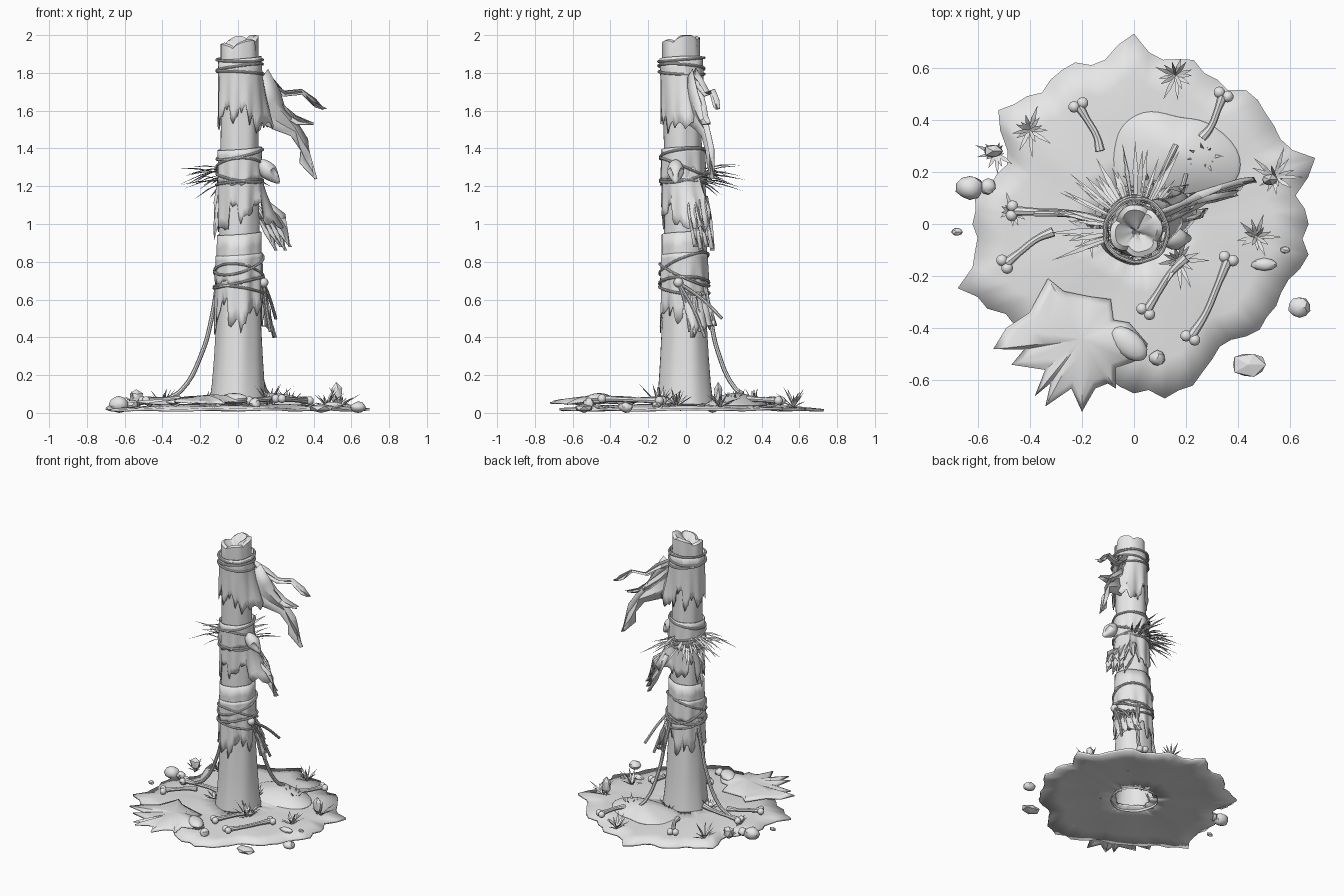
import bpy, bmesh, math, random
from math import sin, cos, pi, radians
from mathutils import Vector, Matrix

random.seed(7)
if "Cube" in bpy.data.objects:
    bpy.data.objects.remove(bpy.data.objects["Cube"])

grey = bpy.data.materials.new("plain_grey")
grey.use_nodes = True
grey.diffuse_color = (0.8, 0.8, 0.8, 1)
grey.node_tree.nodes["Principled BSDF"].inputs["Base Color"].default_value = (0.8, 0.8, 0.8, 1)


def finish(ob, angle=40, thick=0, offset=0):
    """Link, colour, smooth and optionally thicken an object."""
    if ob.name not in bpy.context.collection.objects:
        bpy.context.collection.objects.link(ob)
    ob.data.materials.append(grey)
    bpy.ops.object.select_all(action="DESELECT")
    ob.select_set(True)
    bpy.context.view_layer.objects.active = ob
    if ob.type == "CURVE":
        bpy.ops.object.convert(target="MESH")
        ob = bpy.context.object
    if thick:
        mod = ob.modifiers.new("thickness", "SOLIDIFY")
        mod.thickness, mod.offset = thick, offset
    if angle:
        bpy.ops.object.shade_smooth_by_angle(angle=radians(angle))
    return ob


def mesh(name, verts, faces, **kw):
    me = bpy.data.meshes.new(name)
    me.from_pydata(verts, [], faces)
    return finish(bpy.data.objects.new(name, me), **kw)


def from_bm(name, bm, **kw):
    me = bpy.data.meshes.new(name)
    bm.to_mesh(me)
    bm.free()
    return finish(bpy.data.objects.new(name, me), **kw)


def rings(rows, n, closed=True):
    """Quad faces joining rows of n vertices."""
    m = n if closed else n - 1
    return [(r * n + i, r * n + (i + 1) % n, (r + 1) * n + (i + 1) % n, (r + 1) * n + i)
            for r in range(rows - 1) for i in range(m)]


def tube(name, pts, radius, radii=None, closed=False):
    cu = bpy.data.curves.new(name, "CURVE")
    cu.dimensions, cu.bevel_depth, cu.bevel_resolution = "3D", radius, 2
    cu.use_fill_caps, cu.resolution_u = True, 5
    sp = cu.splines.new("BEZIER")
    sp.bezier_points.add(len(pts) - 1)
    for i, (bp, p) in enumerate(zip(sp.bezier_points, pts)):
        bp.co, bp.radius = p, radii[i] if radii else 1
        bp.handle_left_type = bp.handle_right_type = "AUTO"
    sp.use_cyclic_u = closed
    return finish(bpy.data.objects.new(name, cu))


# Post shape, shared by everything wrapped around it
PROFILE = [(0.02, .155), (.1, .142), (.3, .128), (.6, .112), (.9, .106), (1.3, .1), (1.75, .099), (2.1, .104)]


def on_post(a, z, off=0.0):
    for (z0, r0), (z1, r1) in zip(PROFILE, PROFILE[1:]):
        if z <= z1:
            break
    r = r0 + (r1 - r0) * (z - z0) / (z1 - z0) + off
    r += .003 * sin(3 * a + 2 * z) + .002 * sin(7 * a - 3 * z)
    return Vector((.005 * z + r * cos(a), -.014 * z + r * sin(a), z))


# Wooden post with a lobed, broken top
N = 40
verts = [on_post(2 * pi * i / N, .02 + 1.87 * k / 14) for k in range(15) for i in range(N)]
for inset, drop in ((0, 0), (.02, -.008), (.05, .02), (.085, .04)):
    for i in range(N):
        a = 2 * pi * i / N
        lobe = abs(sin(2 * a + .9)) ** .5
        p = on_post(a, 1.935 + .03 * lobe + .025 * cos(a - .7), -inset - .016 * (1 - lobe))
        p.z = min(p.z - drop + .01, 2)
        verts.append(p)
faces = rings(19, N) + [tuple(range(18 * N, 19 * N))]
mesh("post", verts, faces, angle=50)


# Torn sleeves of hide, some flaring out to one side
def sleeve(name, top, bottom, jag, off, flare=0.0, side=0.0, n=64, rows=7):
    ends, depth = [], 0
    for i in range(n):
        if i % 4 == 0:
            depth = random.uniform(-jag, jag)
        ends.append(bottom + depth + random.uniform(0, .5) * jag * (1, -.9, .3, 1)[i % 4])
    vs = []
    for r in range(rows):
        t = r / (rows - 1)
        for i in range(n):
            a = 2 * pi * i / n
            pull = max(0, cos(a - side)) ** 5
            z = top + .01 * sin(a + 1) + (ends[i] - .35 * flare * pull - top) * t
            out = off + flare * pull * t ** 1.6 + .006 * sin(9 * a) * t
            vs.append(on_post(a, z, out))
    mesh(name, vs, rings(rows, n), thick=.005)


sleeve("upper_sleeve", 1.88, 1.56, .07, .012, .07, .35)
sleeve("middle_sleeve", 1.3, 1.05, .07, .01, .13, .4)
sleeve("lower_sleeve", .95, .52, .08, .01)
sleeve("middle_wrap", 1.4, 1.22, .012, .014)
sleeve("lower_wrap", .84, .7, .015, .014)


# Wind-blown torn strips
def strip(name, pts, widths, side=(0, .25, 1)):
    s, vs = Vector(side).normalized(), []
    for i, (p, w) in enumerate(zip(pts, widths)):
        for k, f in enumerate((-1, -.3, .4, 1)):
            sway = .012 * sin(2.1 * i + k * 2)
            vs.append(Vector(p) + s * w * f + Vector((sway, .02 * (k % 2) - .01, 0)))
    mesh(name, vs, rings(len(pts), 4, False), thick=.004)


strip("long_strip", [(.1, 0, 1.72), (.16, .03, 1.62), (.23, .07, 1.55), (.3, .1, 1.5), (.34, .12, 1.42),
                     (.36, .13, 1.36), (.41, .14, 1.24)], [.12, .1, .06, .04, .035, .045, .004], (.5, .2, .8))
strip("middle_strip", [(.1, .02, 1.75), (.17, .06, 1.68), (.25, .09, 1.6), (.31, .1, 1.55), (.39, .12, 1.53)],
      [.06, .05, .03, .025, .004])
strip("top_strip", [(.09, .03, 1.79), (.17, .07, 1.75), (.25, .11, 1.69), (.34, .14, 1.7), (.4, .16, 1.64),
                    (.46, .17, 1.61)], [.04, .025, .015, .014, .022, .004])
for k in range(4):
    x, y = .11 + .025 * k, .1 - .03 * k
    strip("skirt_tatter", [(.09, y, 1.15), (x + .02, y + .02, 1.04), (x + .06, y + .03, .96),
                           (x + .09, y + .04, .86 + .02 * (k % 2))], [.03, .04, .025, .003], (.8, -.4, .3))
    a = .2 + .25 * k
    strip("low_tatter", [on_post(a, .64, .015), on_post(a, .55, .04), on_post(a + .1, .46, .06),
                         on_post(a, .4 + .03 * k, .07)], [.02, .022, .014, .003], (-sin(a), cos(a), 0))

# Rope loops, knot and trailing ends
for z, tilt, turn in ((1.87, .01, 0), (1.83, .018, 2), (1.8, .01, 4), (1.37, .03, 1), (1.3, .05, 3), (1.25, .03, 5.5),
                      (1.22, .015, 2), (.79, .06, .6), (.73, .06, 3.4), (.69, .03, 1.5), (.65, .025, 4)):
    tube("rope_loop", [on_post(a, z + tilt * sin(a + turn), .021) for a in (2 * pi * i / 16 for i in range(16))],
         .007, closed=True)
knot = Vector((.135, -.04, .69))
for end, mid in (((.19, .1, .4), (.16, .04, .55)), ((.2, .19, .5), (.17, .09, .6)), ((.17, .02, .43), (.15, 0, .56))):
    tube("rope_end", [knot, mid, end], .009)
tube("left_root_rope", [(-.11, .02, .68), (-.14, .02, .5), (-.19, .03, .32), (-.3, .04, .12), (-.38, .04, .07)], .012)
tube("back_root_rope", [(.05, .1, .68), (.08, .13, .5), (.1, .17, .32), (.14, .26, .13), (.16, .3, .1)], .012)
bm = bmesh.new()
bmesh.ops.create_uvsphere(bm, u_segments=12, v_segments=8, radius=.026, matrix=Matrix.Translation(knot))
from_bm("rope_knot", bm)

# Small animal skull tied to the post
bm = bmesh.new()
bmesh.ops.create_uvsphere(bm, u_segments=20, v_segments=14, radius=1)
for v in bm.verts:
    x, y, z = v.co
    snout = max(0, x)
    socket = max(0, 1 - (Vector((x - .35, abs(y) - .75, z - .45)).length / .45))
    v.co = Vector((x * .08 - .02 * socket, y * .045 * (1 - .55 * snout) * (1 - .5 * socket), z * .045 * (1 - .5 * snout)))
bm.transform(Matrix.Translation((.165, -.055, 1.275)) @ Matrix.Rotation(radians(48), 4, "Y"))
from_bm("skull", bm)


# Blades for feathers and grass
def blade(bm, base, direction, length, width, droop=0.0):
    d = Vector(direction).normalized()
    side = d.cross(Vector((random.uniform(-.3, .3), .1, 1))).normalized() * width
    ridge = d.cross(side).normalized() * width * .5
    base = Vector(base)
    mid = base + d * length * .5
    tip = base + d * length - Vector((0, 0, droop))
    v = [bm.verts.new(p) for p in (base - side * .5, base + side * .5, mid - side, mid + ridge, mid + side, tip)]
    for f in ((0, 1, 3), (0, 3, 2), (1, 4, 3), (2, 3, 5), (3, 4, 5), (0, 2, 4, 1), (2, 5, 4)):
        bm.faces.new([v[i] for i in f])


bm = bmesh.new()
for i in range(36):
    a = radians(55 + 150 * i / 35) + random.uniform(-.08, .08)
    rise = random.uniform(-.45, .35) + (.4 if i > 26 and i % 3 == 0 else 0)
    blade(bm, on_post(a, random.uniform(1.22, 1.3), 0), (cos(a), sin(a), rise),
          random.uniform(.13, .25), random.uniform(.006, .012), .02)
for z in (1.2, 1.15, 1.08):
    blade(bm, on_post(3 + z / 9, z, .015), (-.1, .05, -1), .17, .014)
from_bm("feather_fan", bm, angle=0)

for x, y, h in ((.16, .57, .12), (-.4, .36, .13), (-.53, .27, .1), (.54, .18, .13), (.47, -.05, .12), (.17, -.14, .16),
                (-.17, -.02, .13), (-.47, .05, .08), (.27, .26, .12), (.04, .15, .12)):
    bm = bmesh.new()
    for i in range(13):
        a = i * 2.4
        blade(bm, (x, y, .03), (cos(a), sin(a), random.uniform(.4, 2.2)), h * random.uniform(.6, 1.1), .008, .01)
    from_bm("grass_tuft", bm, angle=0)


# Ground sheet and hides lying on it
def sheet(name, outline, centre, edge, peak, steps, thick, wave=.006, offset=0):
    cx, cy = centre
    vs = []
    for t in steps:
        for x, y in outline:
            px, py = cx + (x - cx) * t, cy + (y - cy) * t
            vs.append((px, py, edge + (peak - edge) * (1 - t * t) + wave * sin(11 * px + 2) * cos(13 * py)))
    n = len(outline)
    fs = rings(len(steps), n)
    if steps[-1] < .1:
        fs.append(tuple(range((len(steps) - 1) * n, len(steps) * n)))
    return mesh(name, vs, fs, thick=thick, offset=offset)


RADII = [67, 63, 74, 65, 66, 67, 64, 67, 64, 73, 64, 66, 64, 64, 68, 56, 56, 62, 62, 62, 72, 65, 60, 58, 57, 57, 60,
         65, 68, 66, 60, 58, 63, 63, 63, 68]
outline = []
for i in range(72):
    r = RADII[i // 2] if i % 2 == 0 else (RADII[i // 2] + RADII[(i // 2 + 1) % 36]) / 2 + random.uniform(-3, 1)
    outline.append((r / 100 * cos(i * pi / 36), r / 100 * sin(i * pi / 36)))
sheet("ground", outline, (0, 0), .025, .05, (1, .8, .6, .4, .2), .014, .005, -1)

hide = [(-.33, -.21), (-.27, -.26), (-.17, -.28), (-.09, -.29), (-.08, -.37), (-.02, -.38), (.05, -.46), (.04, -.51),
        (-.01, -.53), (-.07, -.55), (-.07, -.63), (-.1, -.61), (-.15, -.63), (-.2, -.72), (-.24, -.63), (-.34, -.7),
        (-.32, -.61), (-.38, -.66), (-.34, -.56), (-.47, -.54), (-.42, -.48), (-.54, -.48), (-.49, -.4), (-.4, -.34)]
sheet("front_hide", hide[::-1], (-.2, -.44), .05, .09, (1, .85, .65, .4, .2, .05), .008, .012)
mound = [(-.09, .13), (-.08, .3), (-.05, .39), (.06, .45), (.18, .4), (.27, .41), (.42, .29), (.41, .16), (.3, .1),
         (.12, .09)]
ob = sheet("back_hide", mound[::-1], (.16, .27), .04, .1, (1, .92, .7, .4, .05), .008)
ob.modifiers.new("rounding", "SUBSURF").levels = 2
bm = bmesh.new()
bmesh.ops.create_uvsphere(bm, u_segments=14, v_segments=8, radius=1,
                          matrix=Matrix.Translation((-.02, -.46, .075)) @ Matrix.Rotation(-.7, 4, "Z")
                          @ Matrix.Diagonal((.085, .05, .03, 1)))
from_bm("hide_head", bm)

# Scattered bones with knobbed ends
for a, b, both in (((-.21, .45), (-.13, .28), 0), ((.34, .49), (.26, .33), 0), ((-.49, -.15), (-.31, -.03), 0),
                   ((-.46, .05), (-.16, .02), 0), ((.36, -.14), (.22, -.43), 1), ((.05, -.33), (.2, -.13), 0)):
    p, q = Vector((*a, .065)), Vector((*b, .075))
    d = (q - p).normalized()
    s = Vector((-d.y, d.x, 0))
    tube("bone_shaft", [p, p.lerp(q, .3) + s * .006, p.lerp(q, .7) + s * .012, q], .016, [1.2, .85, .85, 1.2])
    bm = bmesh.new()
    for end, way in ((p, -1), (q, 1))[:2 if both else 1]:
        for f in (-1, 1):
            bmesh.ops.create_uvsphere(bm, u_segments=10, v_segments=7, radius=.023,
                                      matrix=Matrix.Translation(end + s * .018 * f + d * way * .008))
    from_bm("bone_knobs", bm)

# Stones and shards
for x, y, z, sx, sy, sz, cut in ((-.63, .14, .045, .055, .05, .045, 2), (-.56, .145, .04, .032, .032, .03, 2),
                                 (-.68, -.03, .025, .025, .018, .015, 1), (.635, -.32, .03, .042, .04, .03, 2),
                                 (.44, -.54, .025, .075, .055, .025, 1), (.09, -.515, .05, .032, .03, .03, 2),
                                 (.5, -.155, .04, .052, .024, .02, 2), (.58, -.1, .035, .022, .015, .015, 1),
                                 (.52, .17, .1, .035, .025, .07, 1), (-.54, .28, .08, .04, .03, .05, 1)):
    bm = bmesh.new()
    bmesh.ops.create_icosphere(bm, subdivisions=cut, radius=1)
    for v in bm.verts:
        v.co *= random.uniform(.88, 1.06)
        v.co = Vector((x + v.co.x * sx, y + v.co.y * sy, max(0, z + v.co.z * sz)))
    from_bm("stone", bm, angle=35 if cut > 1 else 0)
